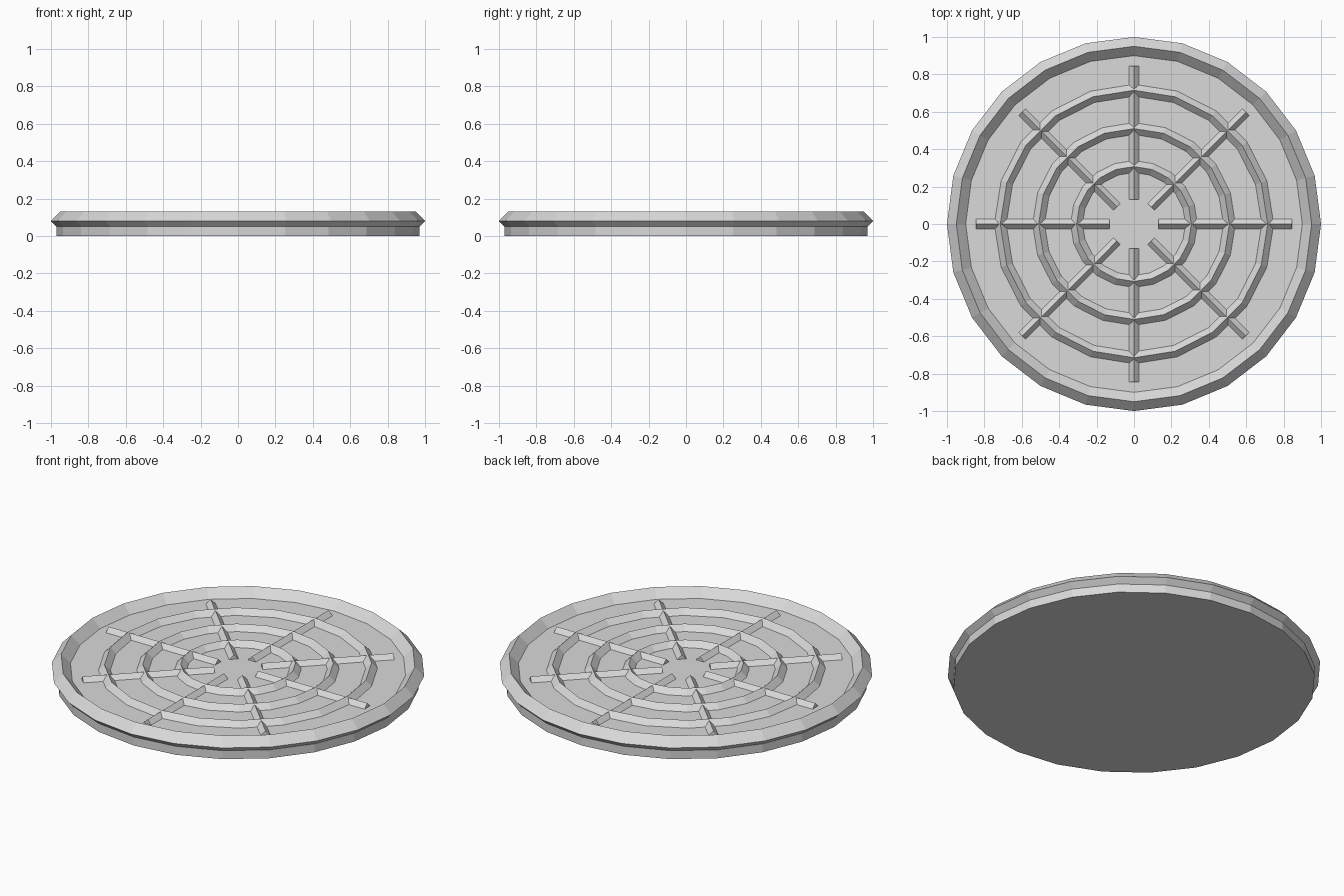
import bpy
import bmesh
from math import cos, sin, pi

cube = bpy.data.objects.get("Cube")
if cube:
    bpy.data.objects.remove(cube, do_unlink=True)

# Single light grey material
grey = bpy.data.materials.new("light_grey")
grey.use_nodes = True
colour = (0.7, 0.7, 0.7, 1)
grey.diffuse_color = colour
grey.node_tree.nodes["Principled BSDF"].inputs["Base Color"].default_value = colour

FLOOR = 0.08  # height of the plate's top face


def finish(name, bm):
    bmesh.ops.recalc_face_normals(bm, faces=bm.faces[:])
    mesh = bpy.data.meshes.new(name)
    bm.to_mesh(mesh)
    bm.free()
    mesh.materials.append(grey)
    obj = bpy.data.objects.new(name, mesh)
    bpy.context.collection.objects.link(obj)


def diamond(half):
    return [(half, 0), (0, half), (-half, 0), (0, -half)]


def bridge(bm, p, q):
    """Join two four-sided sections with side faces."""
    for k in range(4):
        n = (k + 1) % 4
        bm.faces.new((p[k], q[k], q[n], p[n]))


def diamond_ring(name, radius, half, sides):
    """Faceted ring with a diamond cross-section centred on the floor."""
    bm = bmesh.new()
    sections = []
    for i in range(sides):
        a = 2 * pi * i / sides
        sections.append([bm.verts.new(((radius + r) * cos(a), (radius + r) * sin(a), FLOOR + z))
                         for r, z in diamond(half)])
    for i in range(sides):
        bridge(bm, sections[i - 1], sections[i])
    finish(name, bm)


def spoke(name, angle, inner, outer, half):
    """Straight diamond bar running outward along the floor."""
    bm = bmesh.new()
    ends = []
    for r in (inner, outer):
        ends.append([bm.verts.new((r * cos(angle) - s * sin(angle),
                                   r * sin(angle) + s * cos(angle), FLOOR + z))
                     for s, z in diamond(half)])
    bridge(bm, *ends)
    for end in ends:
        bm.faces.new(end)
    finish(name, bm)


# Solid round plate
bm = bmesh.new()
bmesh.ops.create_cone(bm, cap_ends=True, segments=24, radius1=0.97, radius2=0.97, depth=FLOOR)
bmesh.ops.translate(bm, verts=bm.verts[:], vec=(0, 0, FLOOR / 2))
finish("base_plate", bm)

# Raised outer rim
diamond_ring("outer_rim", 0.95, 0.05, 24)

# Concentric ridges
for name, radius in (("inner_ridge", 0.307), ("middle_ridge", 0.51), ("outer_ridge", 0.715)):
    diamond_ring(name, radius, 0.032, 20)

# Eight radial ridges
for i in range(8):
    spoke(f"radial_ridge_{i + 1}", i * pi / 4, 0.13, 0.845, 0.026)
